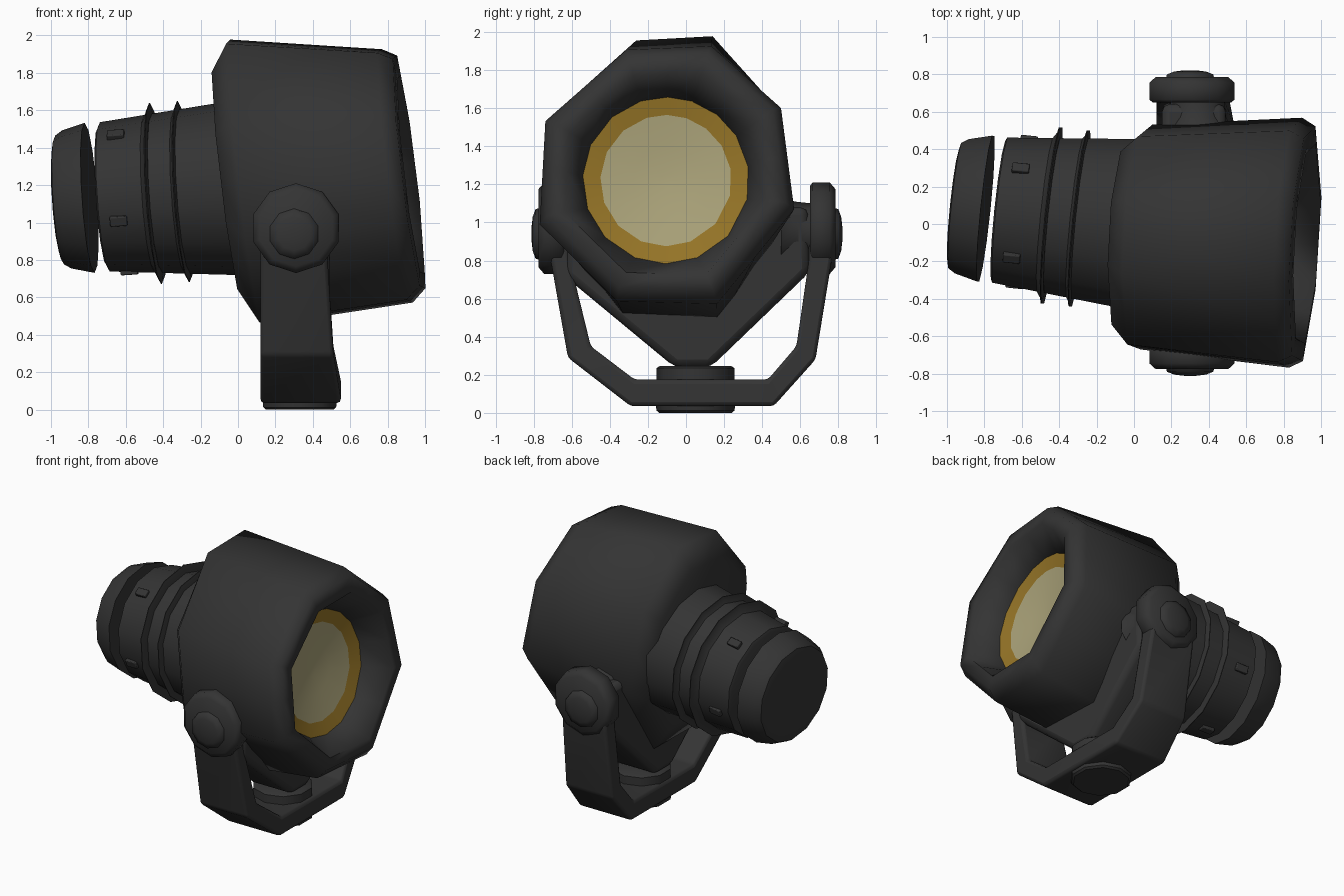
import bpy, bmesh, math
from mathutils import Vector

if "Cube" in bpy.data.objects:
    bpy.data.objects.remove(bpy.data.objects["Cube"])


def material(name, r, g, b):
    m = bpy.data.materials.new(name)
    m.diffuse_color = (r, g, b, 1)
    m.use_nodes = True
    m.node_tree.nodes["Principled BSDF"].inputs["Base Color"].default_value = m.diffuse_color
    return m


BLACK = material("charcoal metal", 0.034, 0.034, 0.034)
GOLD = material("gold reflector", 0.30, 0.175, 0.02)
GLASS = material("pale lens", 0.40, 0.36, 0.19)


def loft(name, rings, mat=BLACK, start=True, end=True, bevel=0, angle=40):
    """Skin a list of closed rings that share a point count."""
    bm = bmesh.new()
    vs = [[bm.verts.new(p) for p in ring] for ring in rings]
    n = len(vs[0])
    for a, b in zip(vs, vs[1:]):
        for i in range(n):
            j = (i + 1) % n
            bm.faces.new((a[i], a[j], b[j], b[i]))
    if start:
        bm.faces.new(vs[0][::-1])
    if end:
        bm.faces.new(vs[-1])
    bmesh.ops.recalc_face_normals(bm, faces=bm.faces)
    me = bpy.data.meshes.new(name)
    bm.to_mesh(me)
    bm.free()
    me.materials.append(mat)
    ob = bpy.data.objects.new(name, me)
    bpy.context.collection.objects.link(ob)
    if bevel:
        mod = ob.modifiers.new("bevel", 'BEVEL')
        mod.width = bevel
        mod.segments = 2
    bpy.ops.object.select_all(action='DESELECT')
    ob.select_set(True)
    bpy.context.view_layer.objects.active = ob
    bpy.ops.object.shade_smooth_by_angle(angle=math.radians(angle))
    return ob


def frame(axis):
    side = axis.cross(Vector((0, 0, 1)))
    if side.length < 0.01:
        side = Vector((1, 0, 0))
    side.normalize()
    return side, side.cross(axis).normalized()


def revolve(name, profile, origin, axis, sides=14, **kw):
    """Profile of (distance along axis, radius) turned about the axis."""
    o, a = Vector(origin), Vector(axis).normalized()
    u, v = frame(a)
    rings = []
    for t, r in profile:
        rings.append([o + a * t + (u * math.cos(k) + v * math.sin(k)) * r
                      for k in (math.tau * (i + 0.5) / sides for i in range(sides))])
    return loft(name, rings, **kw)


# Drum: slightly uneven octagon (y, z from its centre), doubled with midpoints
OCT = [(.605, .38), (.235, .71), (-.215, .69), (-.645, .31),
       (-.675, -.24), (-.265, -.65), (.265, -.665), (.675, -.16)]
OUT = []
for i, p in enumerate(OCT):
    q = OCT[(i + 1) % 8]
    OUT += [p, ((p[0] + q[0]) / 2, (p[1] + q[1]) / 2)]


def drum_ring(xc, yc, zc, sy, sz):
    return [(xc - .12 * z * sz + .06 * y * sy, yc + y * sy, zc + z * sz) for y, z in OUT]


def round_ring(xc, r):
    pts = []
    for y, z in OUT:
        d = r / math.hypot(y, z)
        pts.append((xc - .12 * z * d + .06 * y * d, -.105 + y * d, 1.22 + z * d))
    return pts


loft("drum_housing", [
    drum_ring(-.06, -.06, 1.206, .74, .865),
    drum_ring(.04, -.07, 1.19, .89, 1.11),
    drum_ring(.84, -.10, 1.227, .99, .985),
    drum_ring(.915, -.105, 1.250, .93, .905),
    drum_ring(.925, -.105, 1.238, .79, .77),
    round_ring(.74, .435),
    round_ring(.66, .435)], end=False, angle=70)

# Reflector ring and recessed lens
loft("reflector", [round_ring(.745, .44), round_ring(.72, .345)],
     mat=GOLD, start=False, end=False)
loft("lens", [round_ring(.72, .345), round_ring(.69, .17), round_ring(.68, .03)],
     mat=GLASS, start=False, angle=60)

# Rear barrel, its fins and end cap
O = Vector((-.97, .10, 1.12))
A = Vector((.87, -.09, .058)).normalized()
revolve("rear_cap", [(.006, .30), (.016, .345), (.055, .37), (.178, .402)], O, A)
revolve("barrel", [(.25, .38), (.26, .40), (.95, .465)], O, A)
for k, t in enumerate((.53, .68)):
    revolve(f"cooling_fin_{k}", [(t - .03, .42), (t - .006, .455), (t, .485), (t + .005, .485),
                                 (t + .012, .44)], O, A, angle=25)

# Five small lugs around the barrel
u, v = frame(A)
for k in range(5):
    ang = math.radians(-17 + 72 * k)
    rad = Vector((0, math.cos(ang), math.sin(ang)))
    rad = (rad - A * rad.dot(A)).normalized()
    tan = A.cross(rad)
    c = O + A * .365
    loft(f"barrel_lug_{k}", [[c + rad * r + A * (.046 * i) + tan * (.027 * j)
                              for i, j in ((-1, -1), (1, -1), (1, 1), (-1, 1))]
                             for r in (.36, .425)], bevel=.006)

# Yoke: stations of outer (y, z), inner (y, z), left and right x
STATIONS = [
    ((.78, 1.0), (.65, 1.0), .12, .48),
    ((.765, .80), (.645, .80), .12, .48),
    ((.68, .28), (.58, .35), .12, .51),
    ((.46, .035), (.43, .175), .12, .55),
    ((-.29, .035), (-.27, .175), .12, .55),
    ((-.62, .29), (-.50, .35), .12, .51),
    ((-.71, .80), (-.60, .76), .12, .48),
    ((-.77, 1.0), (-.64, 1.0), .12, .48)]
loft("yoke", [[(x0, *o), (x1, *o), (x1, *i), (x0, *i)] for o, i, x0, x1 in STATIONS],
     bevel=.02, angle=60)

# Pivot heads, knobs and axles on both arms
for side, s, face in (("back", 1, .785), ("front", -1, .775)):
    ax = (0, s, 0)
    revolve(f"{side}_pivot_head", [(face - .135, .22), (face - .12, .24), (face - .03, .24),
                                   (face, .205)], (.31, 0, .97), ax, sides=10, angle=60)
    revolve(f"{side}_knob", [(face - .02, .14), (face + .015, .13), (face + .03, .09),
                             (face + .037, .03)], (.30, 0, .94), ax, sides=10, angle=75)
    revolve(f"{side}_axle", [(.5, .20), (.57, .16), (.66, .15)], (.34, 0, .95), ax,
            sides=10, angle=60)

# Cradle below the drum
V_SHAPE = [(-.62, 1.08), (-.64, .72), (-.06, .24), (.13, .24), (.65, .74), (.64, 1.08)]
loft("cradle", [[(x, y, z) for y, z in V_SHAPE] for x in (.15, .49)], bevel=.04, angle=60)

# Swivel base discs
revolve("swivel_disc", [(.15, .205), (.235, .205), (.245, .19)], (.33, .05, 0), (0, 0, 1), sides=10)
revolve("foot_disc", [(0, .19), (.012, .205), (.06, .21)], (.33, .05, 0), (0, 0, 1), sides=10)
